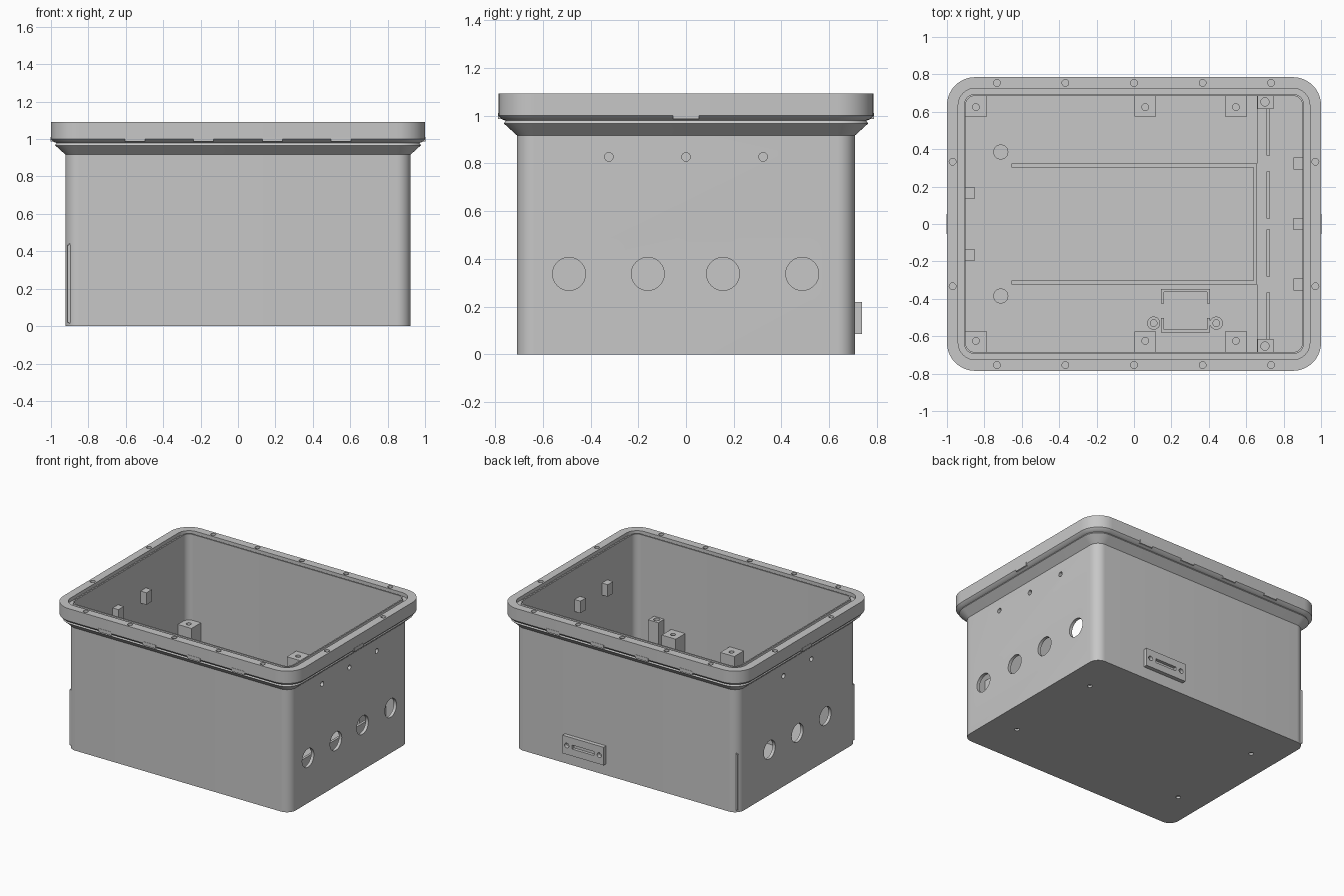
import bpy, bmesh, math
from mathutils import Matrix, Vector

old = bpy.data.objects.get("Cube")
if old:
    bpy.data.objects.remove(old, do_unlink=True)

grey = bpy.data.materials.new("plain_grey")
grey.use_nodes = True
colour = (0.57, 0.57, 0.57, 1)
grey.diffuse_color = colour
grey.node_tree.nodes["Principled BSDF"].inputs["Base Color"].default_value = colour

FLOOR = 0.02


def finish(name, bm):
    bmesh.ops.recalc_face_normals(bm, faces=bm.faces)
    mesh = bpy.data.meshes.new(name)
    bm.to_mesh(mesh)
    bm.free()
    mesh.materials.append(grey)
    obj = bpy.data.objects.new(name, mesh)
    bpy.context.collection.objects.link(obj)
    return obj


def add_box(bm, x0, x1, y0, y1, z0, z1):
    size = Vector((x1 - x0, y1 - y0, z1 - z0))
    mid = Vector((x0 + x1, y0 + y1, z0 + z1)) / 2
    bmesh.ops.create_cube(bm, size=1, matrix=Matrix.Translation(mid) @ Matrix.Diagonal((*size, 1)))


def add_rod(bm, centre, radius, length, axis="Z", sides=32):
    turn = {"X": Matrix.Rotation(math.pi / 2, 4, "Y"),
            "Y": Matrix.Rotation(math.pi / 2, 4, "X"),
            "Z": Matrix.Identity(4)}[axis]
    bmesh.ops.create_cone(bm, cap_ends=True, segments=sides, radius1=radius, radius2=radius,
                          depth=length, matrix=Matrix.Translation(centre) @ turn)


def boxes(name, specs):
    bm = bmesh.new()
    for spec in specs:
        add_box(bm, *spec)
    return finish(name, bm)


def rounded_loop(bm, radius, z, core=(0.85, 0.635), steps=10):
    verts = []
    for corner, (sx, sy) in enumerate([(1, 1), (-1, 1), (-1, -1), (1, -1)]):
        for i in range(steps + 1):
            a = math.pi / 2 * (corner + i / steps)
            verts.append(bm.verts.new((sx * core[0] + radius * math.cos(a),
                                       sy * core[1] + radius * math.sin(a), z)))
    return verts


# Shell: corner radius and height, from the outer base over the rim to the inner floor
profile = [(0.073, 0), (0.073, 0.917), (0.128, 0.967), (0.12, 0.979), (0.135, 0.984), (0.15, 1.0),
           (0.15, 1.092), (0.09, 1.092), (0.09, 1.065), (0.06, 1.065), (0.06, 1.085),
           (0.05, 1.085), (0.05, FLOOR)]
bm = bmesh.new()
loops = [rounded_loop(bm, r, z) for r, z in profile]
for low, high in zip(loops, loops[1:]):
    for i in range(len(low)):
        j = (i + 1) % len(low)
        bm.faces.new((low[i], low[j], high[j], high[i]))
bm.faces.new(loops[0])
bm.faces.new(loops[-1])
shell = finish("box_shell", bm)

# Mounting posts along the long walls
post_x = (-0.845, 0.06, 0.545)
posts = boxes("mounting_posts", [(x - 0.058, x + 0.058, s * 0.632 - 0.058, s * 0.632 + 0.058, FLOOR - 0.005, 0.442)
                                 for x in post_x for s in (-1, 1)])
tall_posts = boxes("tall_corner_posts", [(0.66, 0.745, s * 0.653 - 0.038, s * 0.653 + 0.038, FLOOR - 0.005, 0.503)
                                         for s in (-1, 1)])

# Screw blocks on the short walls
tab_rows = [(1, y) for y in (-0.323, 0, 0.323)] + [(-1, y) for y in (-0.165, 0.165)]
tabs = boxes("wall_screw_blocks", [(s * 0.878 - 0.026, s * 0.878 + 0.026, y - 0.032, y + 0.032, 0.77, 0.86)
                                   for s, y in tab_rows])

# Plate on the back wall
back_plate = boxes("back_plate", [(0.165, 0.507, 0.70, 0.738, 0.085, 0.22)])

# Connector bosses
bm = bmesh.new()
for x in (0.105, 0.44):
    add_rod(bm, (x, -0.53, 0.08), 0.035, 0.14)
bosses = finish("connector_bosses", bm)

# Cutters for every hole
bm = bmesh.new()
for y in (-0.49, -0.16, 0.155, 0.487):
    add_rod(bm, (0.91, y, 0.337), 0.069, 0.08, "X", 40)
for y in (-0.33, 0, 0.33):
    add_rod(bm, (-0.91, y, 0.337), 0.068, 0.08, "X", 40)
for s, y in tab_rows:
    add_rod(bm, (s * 0.90, y, 0.827), 0.018, 0.08, "X", 24)
for s in (-1, 1):
    for x in (-0.733, -0.367, 0, 0.367, 0.733):
        add_rod(bm, (x, s * 0.754, 1.08), 0.018, 0.08, "Z", 20)
    for t in (-1, 1):
        add_rod(bm, (t * 0.97, s * 0.333, 1.08), 0.018, 0.08, "Z", 20)
        add_rod(bm, (t * 0.715, s * 0.385, 0), 0.017, 0.03, "Z", 20)
    for x in post_x:
        add_rod(bm, (x, s * 0.625, 0.45), 0.018, 0.1, "Z", 20)
    add_rod(bm, (0.70, s * 0.653, 0.52), 0.022, 0.1, "Z", 20)
    add_rod(bm, (0.336 + s * 0.135, 0.74, 0.152), 0.018, 0.06, "Y", 20)
for x in (0.105, 0.44):
    add_rod(bm, (x, -0.53, 0.15), 0.018, 0.1, "Z", 20)
add_box(bm, 0.246, 0.426, 0.715, 0.76, 0.137, 0.167)
cutter = finish("hole_cutter", bm)
cutter.hide_render = True

for obj in (shell, posts, tall_posts, tabs, back_plate, bosses):
    mod = obj.modifiers.new("holes", "BOOLEAN")
    mod.operation = "DIFFERENCE"
    mod.solver = "EXACT"
    mod.use_self = True
    mod.object = cutter
    bpy.context.view_layer.update()
    cut = bpy.data.meshes.new_from_object(obj.evaluated_get(bpy.context.evaluated_depsgraph_get()))
    obj.modifiers.clear()
    obj.data = cut
bpy.data.objects.remove(cutter, do_unlink=True)

# Solid floor studs
bm = bmesh.new()
for s in (-1, 1):
    add_rod(bm, (-0.712, s * 0.385, 0.04), 0.04, 0.05)
finish("floor_studs", bm)

# Floor ribs and the raised strip beside the cable holes
boxes("floor_ribs", [(-0.655, 0.657, s * 0.312 - 0.011, s * 0.312 + 0.011, FLOOR - 0.005, 0.06) for s in (-1, 1)]
      + [(0.638, 0.657, -0.302, 0.302, FLOOR - 0.005, 0.06)])
boxes("raised_floor_strip", [(0.657, 0.9005, -0.6855, 0.6855, FLOOR - 0.003, 0.035)])
boxes("cable_ribs", [(0.709, 0.727, y - 0.125, y + 0.125, FLOOR, 0.19) for y in (-0.49, -0.155, 0.155, 0.49)])

# Connector holder: two facing brackets
holder = []
for y, d in ((-0.355, -1), (-0.572, 1)):
    holder.append((0.145, 0.405, y - 0.008, y + 0.008, FLOOR, 0.15))
    for x in (0.153, 0.397):
        holder.append((x - 0.008, x + 0.008, min(y, y + d * 0.07), max(y, y + d * 0.07), FLOOR, 0.15))
boxes("connector_holder", holder)

# Snap catches under the rim
catches = [(x - 0.054, x + 0.054, s * 0.768 - 0.019, s * 0.768 + 0.019, 0.986, 1.012)
           for x in (-0.55, -0.184, 0.184, 0.55) for s in (-1, 1)]
catches += [(s * 0.983 - 0.019, s * 0.983 + 0.019, -0.054, 0.054, 0.986, 1.012) for s in (-1, 1)]
boxes("rim_catches", catches)

# Thin upright ridges on two corners
boxes("corner_ridges", [(-0.912, -0.895, s * 0.683 - 0.008, s * 0.683 + 0.008, 0.02, 0.435) for s in (-1, 1)])

# Smooth the rounded walls, keep edges crisp
bpy.ops.object.select_all(action="DESELECT")
for obj in bpy.context.collection.objects:
    if obj.type == "MESH" and grey.name in obj.data.materials:
        obj.select_set(True)
        bpy.context.view_layer.objects.active = obj
bpy.ops.object.shade_smooth_by_angle(angle=math.radians(30))
